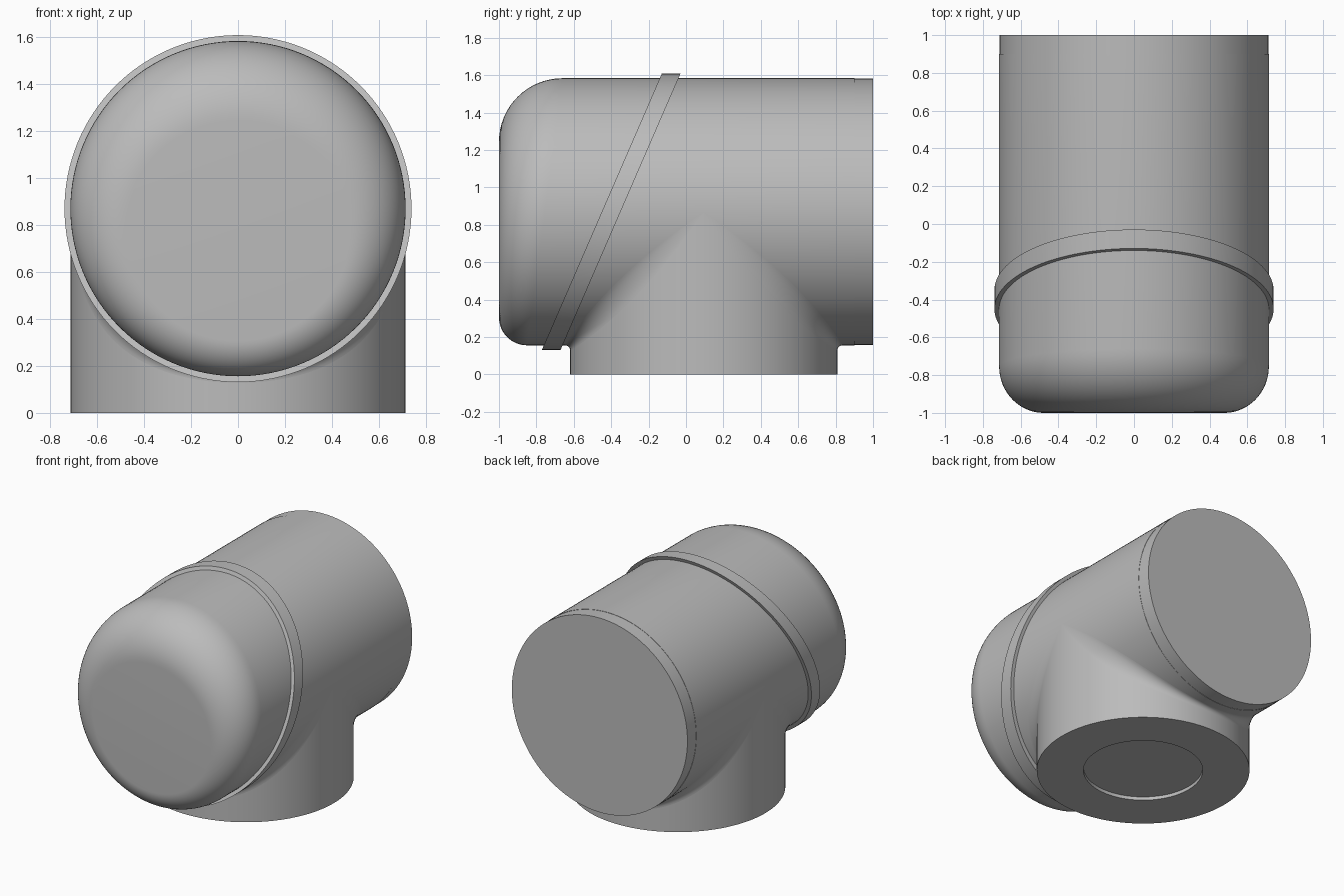
import bpy, bmesh
from math import sin, cos, pi, sqrt, radians

R = 0.714          # shared radius of body and neck
AXIS_Z = 0.87      # height of the horizontal body axis
NECK_Y = 0.095     # position of the vertical neck axis
N = 128            # segments around

cube = bpy.data.objects.get("Cube")
if cube:
    bpy.data.objects.remove(cube, do_unlink=True)

grey = bpy.data.materials.new("plain grey")
grey.use_nodes = True
COLOUR = (0.5, 0.5, 0.5, 1)
grey.diffuse_color = COLOUR
grey.node_tree.nodes["Principled BSDF"].inputs["Base Color"].default_value = COLOUR


def loft(name, rings, closed=True, caps=False, loop=False):
    """Skin a list of point rows; optionally cap the ends or join last to first."""
    bm = bmesh.new()
    rows = [[bm.verts.new(p) for p in ring] for ring in rings]
    pairs = list(zip(rows, rows[1:]))
    if loop:
        pairs.append((rows[-1], rows[0]))
    for a, b in pairs:
        n = len(a)
        for i in range(n if closed else n - 1):
            j = (i + 1) % n
            bm.faces.new((a[i], a[j], b[j], b[i]))
    if caps:
        bm.faces.new(rows[0])
        bm.faces.new(rows[-1])
    if not closed:
        bmesh.ops.remove_doubles(bm, verts=bm.verts, dist=1e-5)
    bmesh.ops.recalc_face_normals(bm, faces=bm.faces)
    mesh = bpy.data.meshes.new(name)
    bm.to_mesh(mesh)
    bm.free()
    obj = bpy.data.objects.new(name, mesh)
    bpy.context.collection.objects.link(obj)
    mesh.materials.append(grey)
    bpy.ops.object.select_all(action='DESELECT')
    obj.select_set(True)
    bpy.context.view_layer.objects.active = obj
    bpy.ops.object.shade_smooth_by_angle(angle=radians(30))
    return obj


angles = [2 * pi * i / N for i in range(N)]


def body_ring(radius, y_of):
    """Circle about the body axis; y and radius may vary around it."""
    return [(radius(t) * cos(t), y_of(t), AXIS_Z + radius(t) * sin(t)) for t in angles]


# Horizontal body: rounded nose, with a larger rounding at the top than below
def nose_round(t):
    return 0.245 + 0.095 * sin(t)


STEPS = 16
rings = []
for k in range(STEPS + 1):
    u = pi / 2 * k / STEPS
    rings.append(body_ring(lambda t: R - nose_round(t) * (1 - sin(u)),
                           lambda t: -1 + nose_round(t) * (1 - cos(u))))
for r, y in ((R, 0.9), (R - 0.002, 0.9), (R - 0.002, 1.0)):
    rings.append(body_ring(lambda t: r, lambda t: y))
loft("body", rings, caps=True)

# Vertical neck with a shallow round recess underneath
profile = [(0.40, 0.025), (0.40, 0), (R, 0), (R, AXIS_Z)]
loft("neck", [[(r * cos(t), NECK_Y + r * sin(t), z) for t in angles]
              for r, z in profile], caps=True)

# Concave blends where neck meets body, front and back
for name, side in (("front_blend", -1), ("back_blend", 1)):
    rows = []
    for i in range(N // 2 + 1):
        t = -pi / 2 + 2 * pi * i / N
        x, c = R * sin(t), R * cos(t)
        a = c * (0.04 + 0.4 * (1 - c / R))
        rows.append([(x, NECK_Y + side * (c + a * (1 - cos(u))),
                      AXIS_Z - c - a * (1 - sin(u)))
                     for u in [pi / 2 * k / 10 for k in range(11)]])
    blend = loft(name, rows, closed=False)
    # Open strip: make sure it faces outward (downward)
    if sum(p.normal.z * p.area for p in blend.data.polygons) > 0:
        blend.data.flip_normals()

# Slanted band around the body
SLOPE = 0.434


def band_ring(radius, offset):
    return body_ring(lambda t: radius,
                     lambda t: -0.45 + offset + SLOPE * radius * sin(t))


loft("slanted_band", [band_ring(0.70, 0), band_ring(0.739, 0),
                      band_ring(0.739, 0.1), band_ring(0.70, 0.1)], loop=True)
